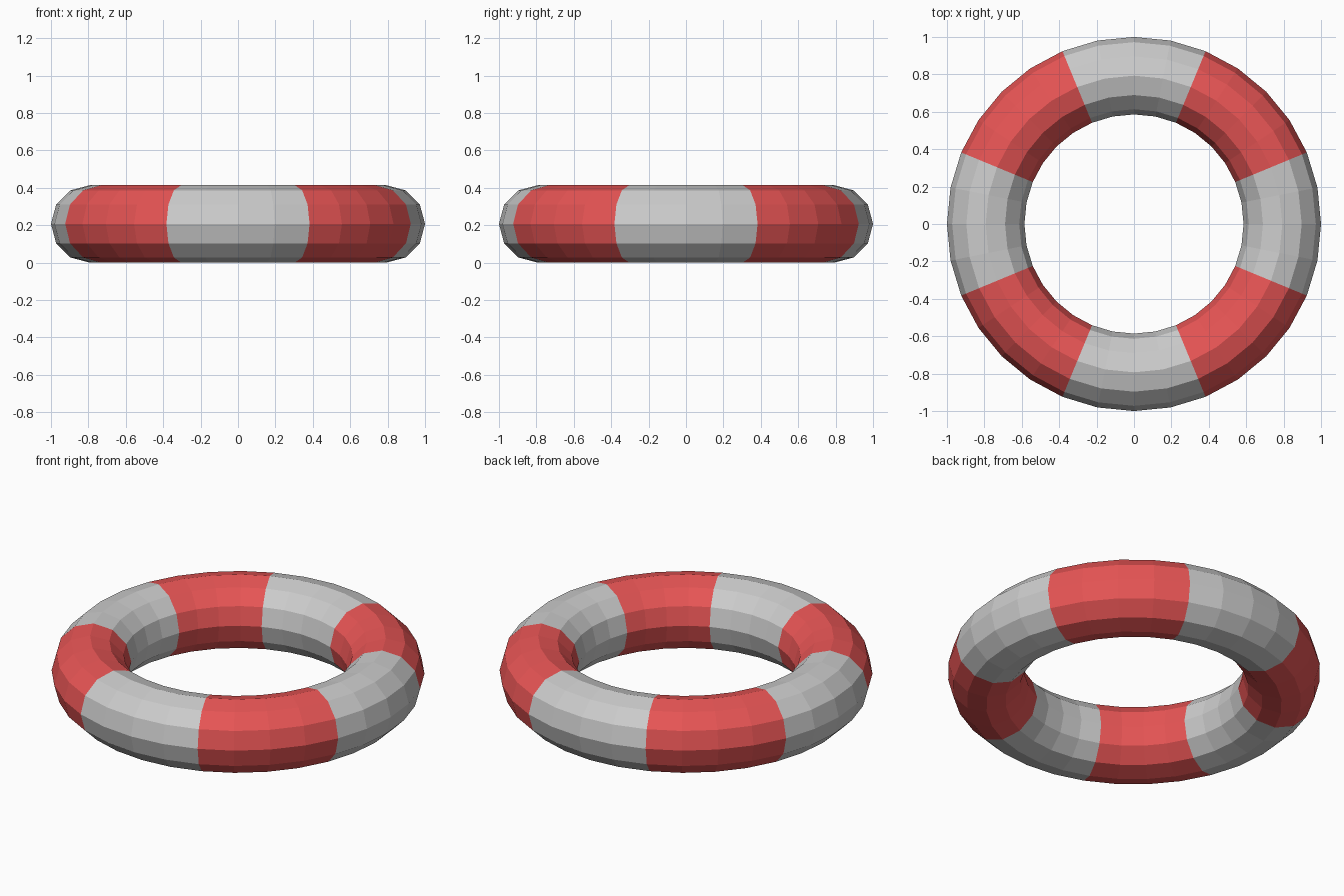
import bpy, bmesh
from math import cos, sin, radians, tau
from mathutils import Matrix, Vector

if "Cube" in bpy.data.objects:
    bpy.data.objects.remove(bpy.data.objects["Cube"])

MAJOR, MINOR = 0.793, 0.207   # ring radius and tube radius
TUBE_SIDES, STEPS = 12, 4     # tube facets, segments per 45 degree band

red = bpy.data.materials.new("red_band")
red.diffuse_color = (0.8, 0.09, 0.09, 1)
red.use_nodes = True
red.node_tree.nodes["Principled BSDF"].inputs["Base Color"].default_value = red.diffuse_color


def ring_bands(name, first_angle, material=None):
    """Four 45 degree tube sections, a quarter turn apart."""
    bm = bmesh.new()
    for k in range(4):
        turn = Matrix.Rotation(radians(first_angle + 90 * k), 3, 'Z')
        # tube cross-section
        ring = []
        for i in range(TUBE_SIDES):
            a = tau * i / TUBE_SIDES
            p = Vector((MAJOR + MINOR * cos(a), 0, MINOR + MINOR * sin(a)))
            ring.append(bm.verts.new(turn @ p))
        edges = [bm.edges.new((ring[i - 1], ring[i])) for i in range(TUBE_SIDES)]
        # sweep around the ring centre
        bmesh.ops.spin(bm, geom=ring + edges, cent=(0, 0, 0), axis=(0, 0, 1),
                       angle=radians(45), steps=STEPS, use_duplicate=False)
    # face outwards from the tube centre line
    bm.normal_update()
    for f in bm.faces:
        c = f.calc_center_median()
        core = Vector((c.x, c.y, 0)).normalized() * MAJOR + Vector((0, 0, MINOR))
        if f.normal.dot(c - core) < 0:
            f.normal_flip()
    mesh = bpy.data.meshes.new(name)
    bm.to_mesh(mesh)
    bm.free()
    if material:
        mesh.materials.append(material)
    obj = bpy.data.objects.new(name, mesh)
    bpy.context.collection.objects.link(obj)


# grey bands on the axes, red bands on the diagonals
ring_bands("grey_bands", -22.5)
ring_bands("red_bands", 22.5, red)
